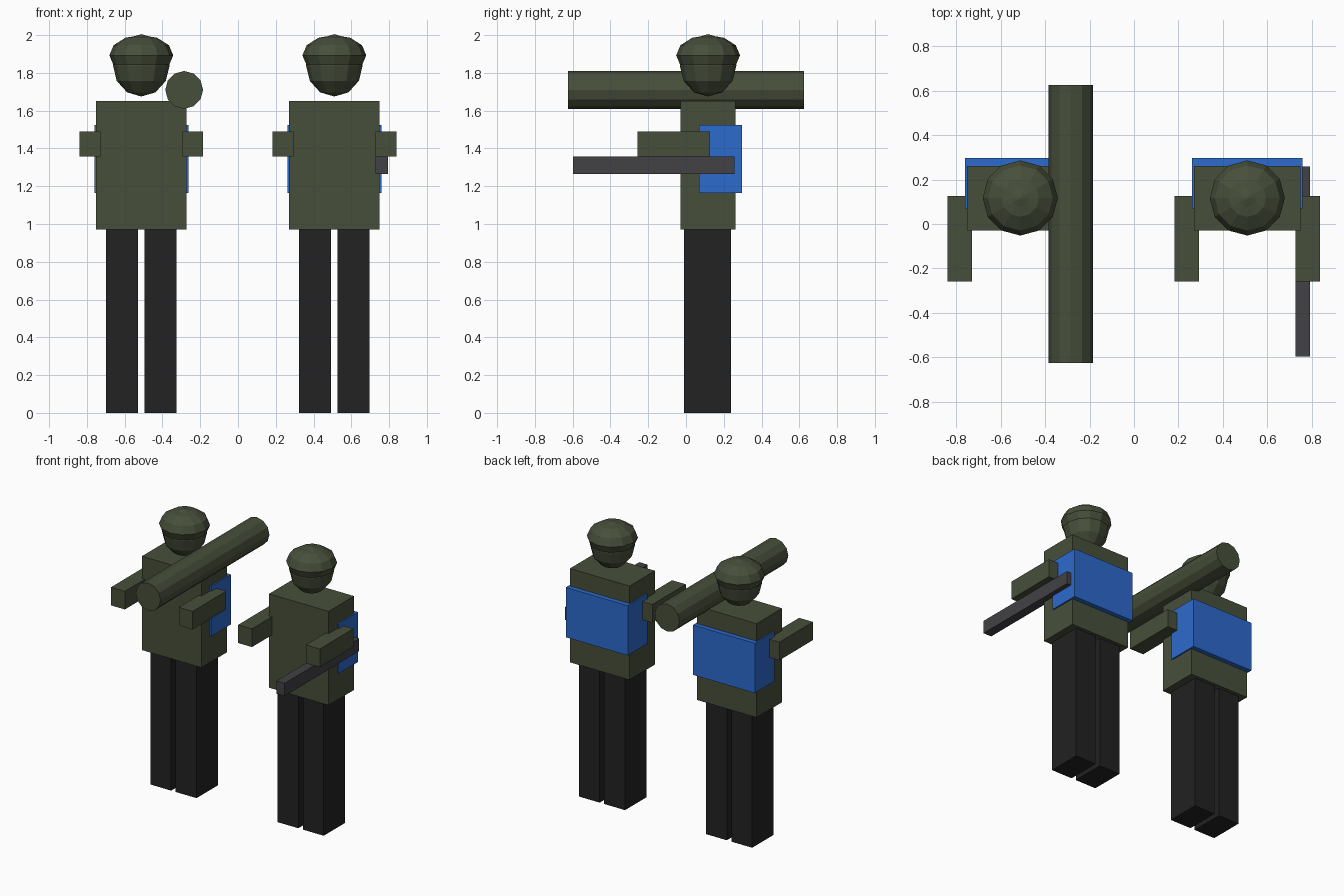
import bpy
from math import radians

if "Cube" in bpy.data.objects:
    bpy.data.objects.remove(bpy.data.objects["Cube"], do_unlink=True)


def material(name, r, g, b):
    m = bpy.data.materials.new(name)
    m.use_nodes = True
    m.diffuse_color = (r, g, b, 1)
    bsdf = next(n for n in m.node_tree.nodes if n.type == "BSDF_PRINCIPLED")
    bsdf.inputs["Base Color"].default_value = (r, g, b, 1)
    return m


GREEN = material("olive green", 0.063, 0.078, 0.043)
BLACK = material("trouser black", 0.016, 0.016, 0.016)
BLUE = material("vest blue", 0.026, 0.145, 0.61)
GREY = material("gun grey", 0.054, 0.053, 0.060)


def finish(name, mat):
    ob = bpy.context.object
    ob.name = ob.data.name = name
    ob.data.materials.append(mat)
    return ob


def box(name, mat, xs, ys, zs):
    """Box given by its extent along each axis."""
    spans = (xs, ys, zs)
    bpy.ops.mesh.primitive_cube_add(size=1, location=[(a + b) / 2 for a, b in spans])
    ob = finish(name, mat)
    ob.scale = [b - a for a, b in spans]
    return ob


def ball(name, mat, loc, radius, half_height):
    """Low-poly flattened sphere."""
    bpy.ops.mesh.primitive_uv_sphere_add(segments=12, ring_count=6, radius=1, location=loc)
    ob = finish(name, mat)
    ob.scale = (radius, radius, half_height)
    return ob


def soldier(label, x):
    # Torso with the vest wrapped round its back
    box(label + "_torso", GREEN, (x - 0.239, x + 0.239), (-0.03, 0.262), (0.97, 1.652))
    box(label + "_vest", BLUE, (x - 0.249, x + 0.249), (0.07, 0.296), (1.163, 1.525))
    # Paired limbs
    for side, s in (("left", 1), ("right", -1)):
        leg = sorted((x + s * 0.018, x + s * 0.186))
        arm = sorted((x + s * 0.217, x + s * 0.328))
        box(f"{label}_{side}_leg", BLACK, leg, (-0.01, 0.237), (0, 0.97))
        box(f"{label}_{side}_arm", GREEN, arm, (-0.258, 0.127), (1.358, 1.49))
    # Head and helmet
    ball(label + "_head", GREEN, (x, 0.117, 1.84), 0.15, 0.165)
    ball(label + "_helmet", GREEN, (x, 0.117, 1.893), 0.169, 0.107)


soldier("launcher_soldier", -0.512)
soldier("rifle_soldier", 0.51)

# Shoulder tube carried by the first soldier
bpy.ops.mesh.primitive_cylinder_add(vertices=12, radius=0.1, depth=1.25,
                                    location=(-0.285, 0, 1.71),
                                    rotation=(radians(90), 0, 0))
finish("launcher_tube", GREEN)

# Rifle under the second soldier's left arm
box("rifle", GREY, (0.727, 0.793), (-0.597, 0.258), (1.265, 1.358))
